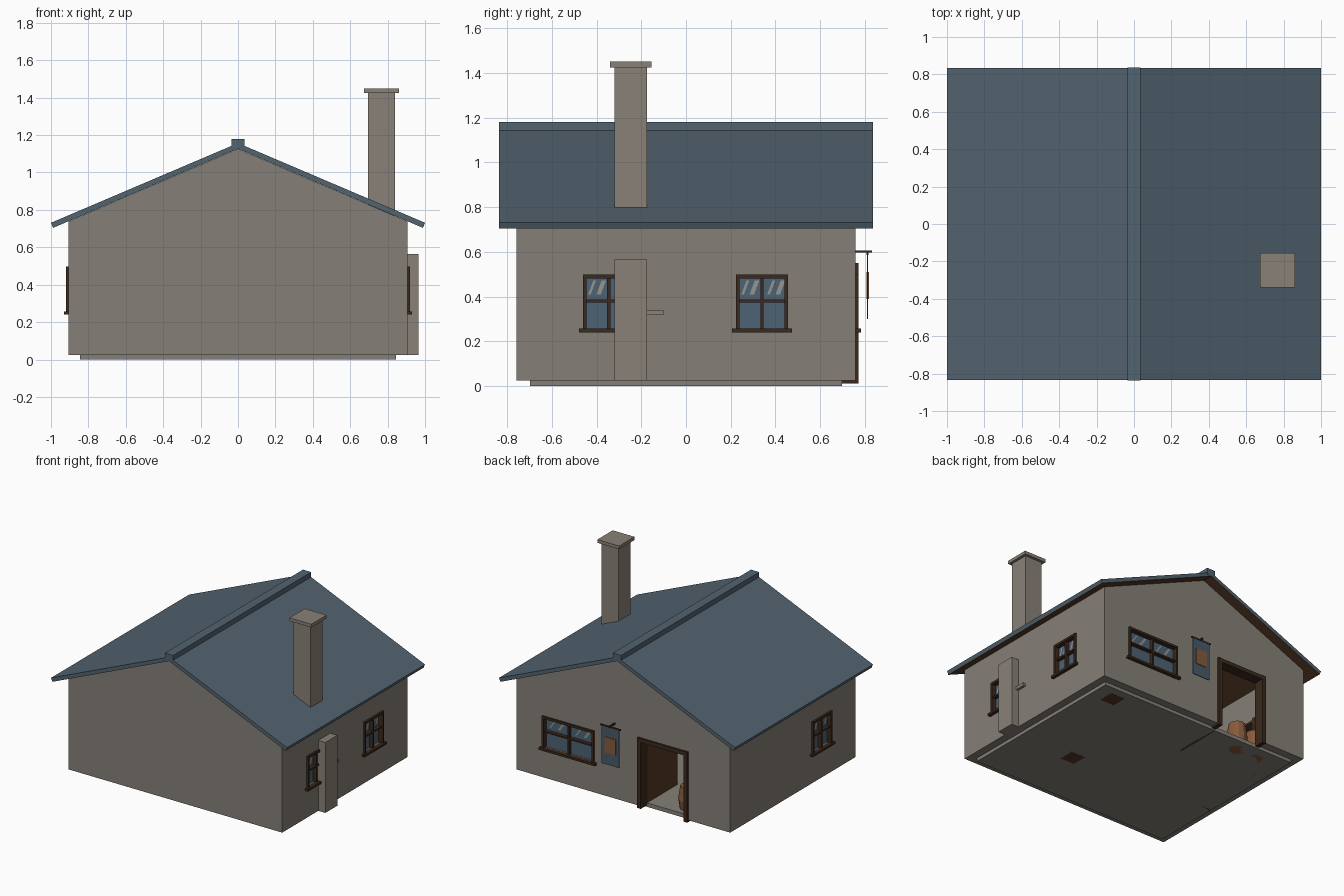
import bpy, bmesh, math
from mathutils import Matrix, Vector

if "Cube" in bpy.data.objects:
    bpy.data.objects.remove(bpy.data.objects["Cube"])


def mat(name, r, g, b):
    m = bpy.data.materials.new(name)
    m.diffuse_color = (r, g, b, 1)
    m.use_nodes = True
    m.node_tree.nodes["Principled BSDF"].inputs["Base Color"].default_value = m.diffuse_color
    return m


WALL = mat("grey_plaster", .235, .215, .185)
STONE = mat("chimney_stone", .25, .22, .185)
ROOF = mat("slate_blue", .085, .125, .16)
DARK = mat("dark_timber", .045, .022, .012)
BROWN = mat("brown_wood", .09, .04, .018)
GLASS = mat("window_glass", .075, .125, .175)
GLINT = mat("glass_glint", .3, .3, .28)
CLOTH = mat("sign_blue", .065, .1, .14)
TAN = mat("barrel_wood", .24, .105, .045)


def add_box(bm, lo, hi, idx=0, M=Matrix()):
    c = [(a + b) / 2 for a, b in zip(lo, hi)]
    s = [b - a for a, b in zip(lo, hi)]
    r = bmesh.ops.create_cube(bm, size=1, matrix=M @ Matrix.Translation(c) @ Matrix.Diagonal((*s, 1)))
    for f in {f for v in r["verts"] for f in v.link_faces}:
        f.material_index = idx


def finish(bm, name, mats):
    bmesh.ops.recalc_face_normals(bm, faces=bm.faces)
    me = bpy.data.meshes.new(name)
    bm.to_mesh(me)
    bm.free()
    for m in mats:
        me.materials.append(m)
    ob = bpy.data.objects.new(name, me)
    bpy.context.collection.objects.link(ob)
    return ob


def boxes(name, m, *pairs):
    bm = bmesh.new()
    for lo, hi in pairs:
        add_box(bm, lo, hi)
    return finish(bm, name, [m])


def prism(name, m, profile, y0, y1):
    """Extrude an (x, z) profile along y."""
    bm = bmesh.new()
    f = bm.faces.new([bm.verts.new((x, y0, z)) for x, z in profile])
    g = bmesh.ops.extrude_face_region(bm, geom=[f])["geom"]
    bmesh.ops.translate(bm, vec=(0, y1 - y0, 0), verts=[v for v in g if isinstance(v, bmesh.types.BMVert)])
    return finish(bm, name, m)


def cut(ob, cutter):
    mod = ob.modifiers.new("cut", "BOOLEAN")
    mod.operation, mod.object, mod.solver = "DIFFERENCE", cutter, "EXACT"
    bpy.context.view_layer.objects.active = ob
    bpy.ops.object.modifier_apply(modifier=mod.name)
    bpy.data.objects.remove(cutter)


def under(x):
    return 1.127 - .428 * abs(x)


def house_profile(w, z0, lift):
    return [(-w, z0), (w, z0), (w, under(w) + lift), (0, under(0) + lift), (-w, under(w) + lift)]


# Hollow wall shell with its gables
WX, WY, T = .905, .757, .06
walls = prism("walls", [WALL], house_profile(WX, .025, -.001), -WY, WY)
cut(walls, prism("room_cutter", [WALL], house_profile(WX - T, -.1, .2), -WY + T, WY - T))
cut(walls, boxes("door_cutter", WALL, ((-.55, .6, -.05), (-.126, .9, .55))))
boxes("floor_slab", WALL, ((-.844, -.697, 0), (.844, .697, .03)))


# Windows: local x along the wall, -y outward, origin on the wall surface
def window(name, loc, angle, w):
    M = Matrix.Translation(loc) @ Matrix.Rotation(angle, 4, "Z")
    z0, z1, h, t, zm = .245, .497, w / 2, .016, .38
    bm = bmesh.new()
    add_box(bm, (-h + .008, -.1, z0 + .01), (h - .008, .1, z1 - .008), 0, M)
    cut(walls, finish(bm, "window_cutter", [WALL]))
    bm = bmesh.new()
    for s in (-1, 1):
        a, b = sorted((s * h, s * (h - t)))
        add_box(bm, (a, -.014, z0), (b, .03, z1), 0, M)
    add_box(bm, (-h, -.0145, z1 - t), (h, .03, z1 + .001), 0, M)
    add_box(bm, (-h - .018, -.025, z0 - .005), (h + .018, .01, z0 + .012), 0, M)
    add_box(bm, (-.007, -.006, z0), (.007, .03, z1 - .005), 0, M)
    add_box(bm, (-h + .005, -.0055, zm - .006), (h - .005, .029, zm + .006), 0, M)
    add_box(bm, (-h + .005, .022, z0), (h - .005, .03, z1 - .005), 1, M)
    # Slanted glints on the upper panes
    for px in (-h / 2, h / 2):
        for k, wd in ((-.2, .012), (.12, .02)):
            x, za, zb, sl = px + k * h, zm + .03, z1 - .025, h * .2
            q = [(x - sl / 2, za), (x - sl / 2 + wd, za), (x + sl / 2 + wd, zb), (x + sl / 2, zb)]
            f = bm.faces.new([bm.verts.new(M @ Vector((u, .019, z))) for u, z in q])
            f.material_index = 2
    finish(bm, name, [DARK, GLASS, GLINT])


window("right_window_rear", (WX, .34, 0), math.pi / 2, .232)
window("right_window_front", (WX, -.345, 0), math.pi / 2, .232)
window("left_window", (-WX, -.345, 0), -math.pi / 2, .232)
window("back_window", (.465, WY, 0), math.pi, .44)

# Roof with timber underside, and ridge cap
roof = prism("roof", [ROOF, BROWN],
             [(-1, .731), (0, 1.157), (1, .731), (.989, under(.989)), (0, under(0)), (-.989, under(.989))],
             -.835, .835)
for p in roof.data.polygons:
    if p.normal.z < -.8 and abs(p.normal.y) < .1 and p.area > .5:
        p.material_index = 1
boxes("ridge_cap", ROOF, ((-.035, -.836, 1.128), (.035, .836, 1.18)))

# Chimney stack, cap, outside flue base and mantel end
boxes("chimney_stack", STONE, ((.695, -.32, .55), (.84, -.175, 1.43)))
boxes("chimney_cap", STONE, ((.675, -.34, 1.425), (.86, -.155, 1.45)))
boxes("chimney_base", STONE, ((.7, -.32, .025), (.965, -.175, .565)))
boxes("mantel", STONE, ((.6, -.25, .317), (.925, -.1, .34)))
boxes("hearth_side", STONE, ((.6, -.17, .0), (.835, -.15, .3)))

# Door frame and leaf standing open into the room
boxes("door_frame", DARK, ((-.551, .69, .012), (-.52, .772, .551)), ((-.156, .69, .012), (-.125, .772, .551)),
      ((-.55, .691, .52), (-.126, .771, .55)))
boxes("door_leaf", BROWN, ((-.157, .33, .0), (-.137, .69, .52)))

# Hanging sign with its bracket
boxes("sign_bracket", DARK, ((.066, .75, .596), (.078, .832, .606)), ((-.014, .806, .587), (.158, .816, .597)))
boxes("sign_cloth", CLOTH, ((-.002, .808, .3), (.146, .814, .588)))
boxes("sign_emblem", TAN, ((.024, .806, .39), (.12, .818, .51)))

# Furniture inside
for i, (x, y) in enumerate(((-.44, .593), (-.614, .571))):
    bm = bmesh.new()
    rings = [(.06, .0), (.075, .1), (.06, .2)]
    for (r0, z0), (r1, z1) in zip(rings, rings[1:]):
        bmesh.ops.create_cone(bm, cap_ends=True, segments=12, radius1=r0, radius2=r1, depth=z1 - z0,
                              matrix=Matrix.Translation((x, y, (z0 + z1) / 2)))
    finish(bm, f"barrel_{i + 1}", [TAN])
boxes("crate", BROWN, ((.617, .514, -.0005), (.737, .634, .14)))
boxes("table", BROWN, ((.305, -.289, -.0005), (.425, -.169, .17)), ((.2, -.4, .17), (.53, -.06, .195)))
boxes("shelf", BROWN, ((-.84, -.185, .0), (-.74, -.165, .45)), ((-.84, .4, .0), (-.74, .42, .45)),
      *[((-.84, -.18, z), (-.74, .41, z + .015)) for z in (.12, .27, .42)])
